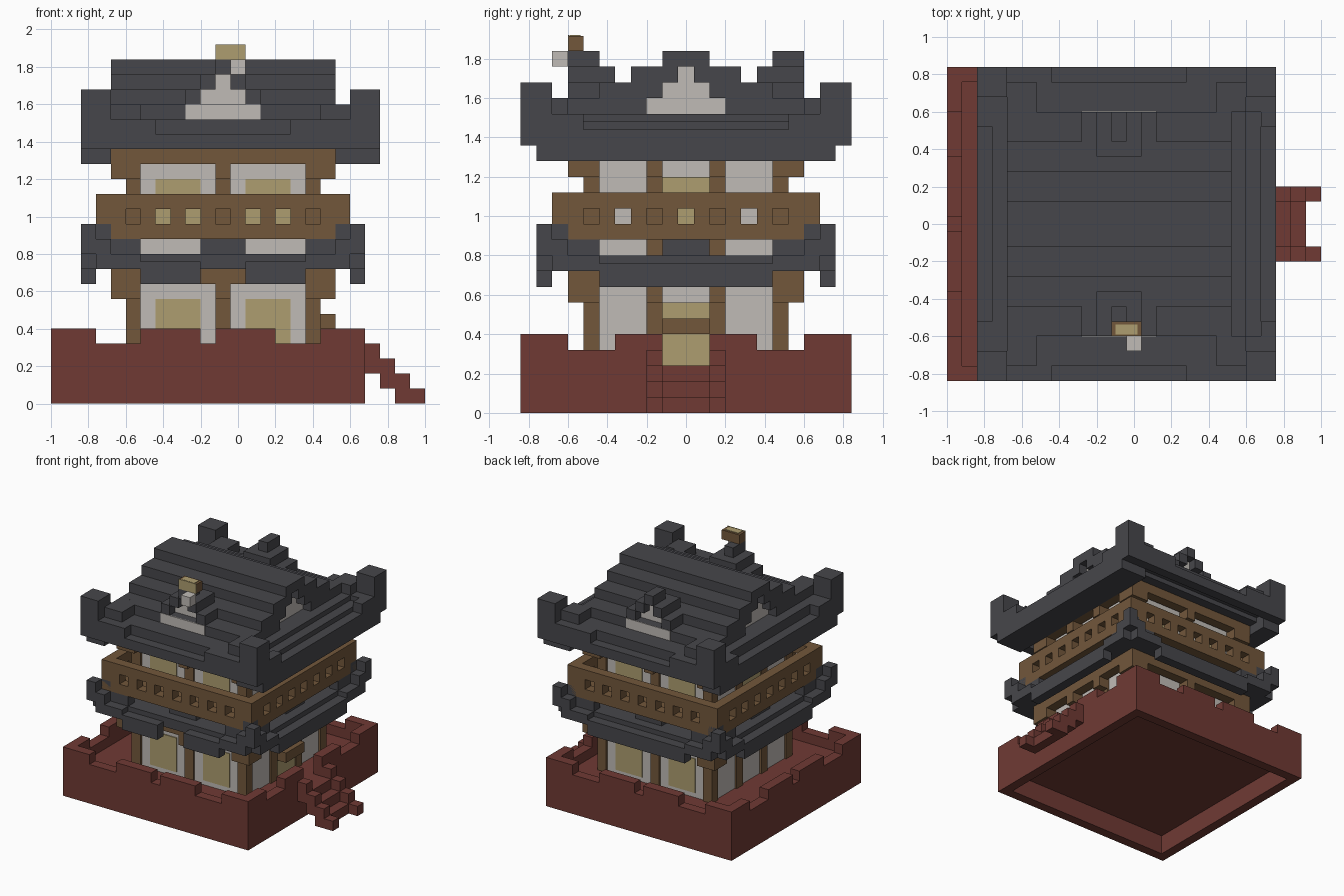
import bpy
import bmesh

U = 0.08        # one block
CX = -0.08      # tower axis along x

if "Cube" in bpy.data.objects:
    bpy.data.objects.remove(bpy.data.objects["Cube"])


def material(name, rgb):
    m = bpy.data.materials.new(name)
    m.use_nodes = True
    m.diffuse_color = (*rgb, 1)
    node = m.node_tree.nodes["Principled BSDF"]
    node.inputs["Base Color"].default_value = (*rgb, 1)
    node.inputs["Roughness"].default_value = 0.9
    return m


SLATE = material("slate grey", (0.062, 0.062, 0.07))
RED = material("brick red", (0.16, 0.042, 0.034))
WHITE = material("plaster white", (0.53, 0.5, 0.47))
WOOD = material("wood brown", (0.17, 0.096, 0.044))
GOLD = material("pale gold", (0.42, 0.34, 0.16))


def part(name, mat, boxes):
    """One object from boxes (x0, x1, y0, y1, z0, z1) in blocks."""
    bm = bmesh.new()
    for x0, x1, y0, y1, z0, z1 in boxes:
        geo = bmesh.ops.create_cube(bm, size=1)
        for v in geo["verts"]:
            v.co.x = CX + U * (x1 if v.co.x > 0 else x0)
            v.co.y = U * (y1 if v.co.y > 0 else y0)
            v.co.z = U * (z1 if v.co.z > 0 else z0)
    mesh = bpy.data.meshes.new(name)
    bm.to_mesh(mesh)
    bm.free()
    mesh.materials.append(mat)
    obj = bpy.data.objects.new(name, mesh)
    bpy.context.collection.objects.link(obj)
    return obj


def side(s, t0, t1, r0, r1, z0, z1):
    """Box on one side: t runs along the side, r points outwards."""
    return {"front": (t0, t1, -r1, -r0, z0, z1),
            "back": (t0, t1, r0, r1, z0, z1),
            "right": (r0, r1, t0, t1, z0, z1),
            "left": (-r1, -r0, t0, t1, z0, z1)}[s]


SIDES = ("front", "back", "right", "left")
FB, LR = SIDES[:2], SIDES[2:]


def both(t0, t1):
    return ((t0, t1), (-t1, -t0))


def corners(a, b, z0, z1):
    return [(*x, *y, z0, z1) for x in both(a, b) for y in both(a, b)]


# Base: hollow plinth, courtyard floor, battlements and gate gap
base = [(-10.5, 8.5, -9.5, 9.5, 2, 3)]
for s in SIDES:
    out = 11.5 if s == "left" else 9.5 if s == "right" else 10.5
    shift = -1 if s in FB else 0
    gate = s == "right"
    gap = 1.5 if gate else 0.5
    end = 10.5 if s in FB else 9.5
    bottom = 1 if s == "left" else 0
    base.append(side(s, -end + shift, end + shift, out - 1, out, bottom, 3))
    if bottom:
        base.append(side(s, -end, end, out - 1, out, 0, 1))
    for a, b in both(gap if gate else 0, end):
        base.append(side(s, a + shift, b + shift, out - 1, out, 3, 4))
    for lo, hi in ((gap, 4.5), (7.5, end)):
        for a, b in both(lo, hi):
            base.append(side(s, a + shift, b + shift, out - 1, out, 4, 5))
part("base_wall", RED, base)

# Stairs with raised side rails
stairs = []
for i in range(4):
    x, top = 9.5 + i, 4 - i
    for a, b in both(1.5, 2.5):
        stairs.append((x, x + 1, a, b, max(top - 2, 0), top))
    if i < 3:
        stairs.append((x, x + 1, -1.5, 1.5, top - 2, top - 1))
part("gate_stairs", RED, stairs)

# Plaster core of both storeys
W = 6.3
part("plaster_walls", WHITE, [(-W, W, -W, W, 3, 17)])

# Timber posts, brackets and beams
posts = corners(5.5, 6.5, 3, 17)
brackets, beams = [], []
for s in SIDES:
    for c in ((0,) if s in FB else (-2, 2)):
        posts.append(side(s, c - 0.5, c + 0.5, 6, 6.5, 3, 17))
        for z in (7, 15):
            brackets.append(side(s, c - 0.5, c + 0.5, 6.4, 7.5, z, z + 1))
    for z in (8, 16):
        beams.append(side(s, -7.5, 7.5, 6.5, 7.5, z, z + 1))
for z in (7, 15):
    brackets += corners(5.5, 7.5, z, z + 1)
part("timber_posts", WOOD, posts)
part("post_brackets", WOOD, brackets)
part("timber_beams", WOOD, beams)

# Windows and gate door
windows = []
for s in FB:
    for c in (-3, 3):
        for z0, z1 in ((3.5, 7), (11, 15)):
            windows.append(side(s, c - 1.5, c + 1.5, W, W + 0.1, z0, z1))
for s in LR:
    windows.append(side(s, -1.5, 1.5, W, W + 0.1, 11, 15))
windows.append(side("right", -1.5, 1.5, W, W + 0.1, 3, 7))
part("window_panels", GOLD, windows)
part("door_ledge", WOOD, [side("right", -1.5, 1.5, W, 7.5, 5, 6)])

# Lower roof: eaves that rise toward the corners
eaves = corners(8.5, 9.5, 10, 12) + corners(7.5, 8.5, 10, 12)
for s in SIDES:
    eaves.append(side(s, -8.5, 8.5, 6.5, 8.5, 9, 10))
    eaves.append(side(s, -1.5, 1.5, 6.5, 7.5, 10, 11))
    for a, b in both(1.5 if s == "front" else 0, 5.5):
        eaves.append(side(s, a, b, 8.5, 9.5, 8, 9.5))
    for a, b in both(5.5, 8.5):
        eaves.append(side(s, a, b, 8.5, 9.5, 9, 10))
        eaves.append(side(s, a, b, 7.5, 8.5, 10, 11))
    for a, b in both(7.5, 9.5):
        eaves.append(side(s, a, b, 8.5, 9.5, 10, 11))
part("lower_roof", SLATE, eaves)

# Balcony: floor and railing pierced by square holes
balcony = [(-7.5, 7.5, -7.5, 7.5, 11, 11.9)]
for s in SIDES:
    end = 8.5 if s in FB else 7.5
    for z in (11, 13):
        balcony.append(side(s, -end, end, 7.5, 8.5, z, z + 1))
    for i in range(-3, 5):
        balcony.append(side(s, 2 * i - 1.5, 2 * i - 0.5, 7.5, 8.5, 12, 13))
    for a, b in both(6.5, end):
        balcony.append(side(s, a, b, 7.5, 8.5, 12, 13))
part("balcony", WOOD, balcony)

# Upper roof: eaves, one block shorter on the left
upper = [(-8.5, 8.5, -8.5, 8.5, 17, 19)]
for s in FB:
    upper.append(side(s, -8.5, 9.5, 7.5, 9.5, 17.5, 19))
    upper.append(side(s, -5, 5, 9.5, 10.5, 17, 18))
    upper.append(side(s, -9.5, -4.5, 9.5, 10.5, 17, 19))
    upper.append(side(s, 4.5, 10.5, 9.5, 10.5, 17, 19))
    for x in (-9.5, 8.5):
        upper.append(side(s, x, x + 2, 8.5, 10.5, 19, 21))
    for x in (-7.5, 6.5):
        upper.append(side(s, x, x + 2, 7.5, 9.5, 19, 20))
for s in LR:
    out = 10.5 if s == "right" else 9.5
    upper.append(side(s, -9.5, 9.5, 7.5, out, 16, 17))
    upper.append(side(s, -9.5, 9.5, 7.5, out - 1, 17, 18.5))
    upper.append(side(s, -6.5, 6.5, out - 1, out, 17, 18))
    for a, b in both(6.5, 9.5):
        upper.append(side(s, a, b, out - 1, out, 17, 19))
part("upper_eaves", SLATE, upper)

# Stepped main roof with recessed ends
ridge, gables = [], []
for i in range(4):
    y = 7.5 - 2 * i
    z = 19 + i
    ridge.append((-6.5, 6.5, -y, y, z, z + 1))
    w = 2.5 - i
    for s in LR:
        if w > 0:
            for a, b in both(w, y):
                ridge.append(side(s, a, b, 6.5, 7.5, z, z + 1))
            gables.append(side(s, -w, w, 6.4, 6.6, z, z + 1))
        else:
            ridge.append(side(s, -y, y, 6.5, 7.5, z, z + 1))
part("ridge_roof", SLATE, ridge)

# Front and back dormers
dormer = []
for s in FB:
    dormer.append(side(s, -0.5, 0.5, 5.5, 7.5, 22, 23))
    dormer.append(side(s, -1.5, 1.5, 4.5, 6.5, 21, 22))
    dormer.append(side(s, -2.5, 2.5, 5.5, 6.5, 20, 21))
    for i in range(3):
        w, z = 2.5 - i, 19 + i
        for a, b in both(w, w + 1):
            dormer.append(side(s, a, b, 6.5, 7.5, z, z + 1))
        r = 7.45 if i == 0 else 6.5
        gables.append(side(s, -w, w, r, r + 0.1, z, z + 1))
part("dormer_roofs", SLATE, dormer)
part("gable_panels", WHITE, gables)

# Ridge ornament over the front dormer
part("ornament_frame", WOOD, [(-0.5, 1.5, -7.45, -6.5, 23, 23.95)])
part("ornament_plates", GOLD, [(-0.5, 1.5, -7.5, -7.44, 23, 24),
                               (-0.25, 1.25, -7.4, -6.7, 23.9, 24)])
part("ornament_head", WHITE, [(0.5, 1.5, -8.5, -7.5, 22, 23)])
